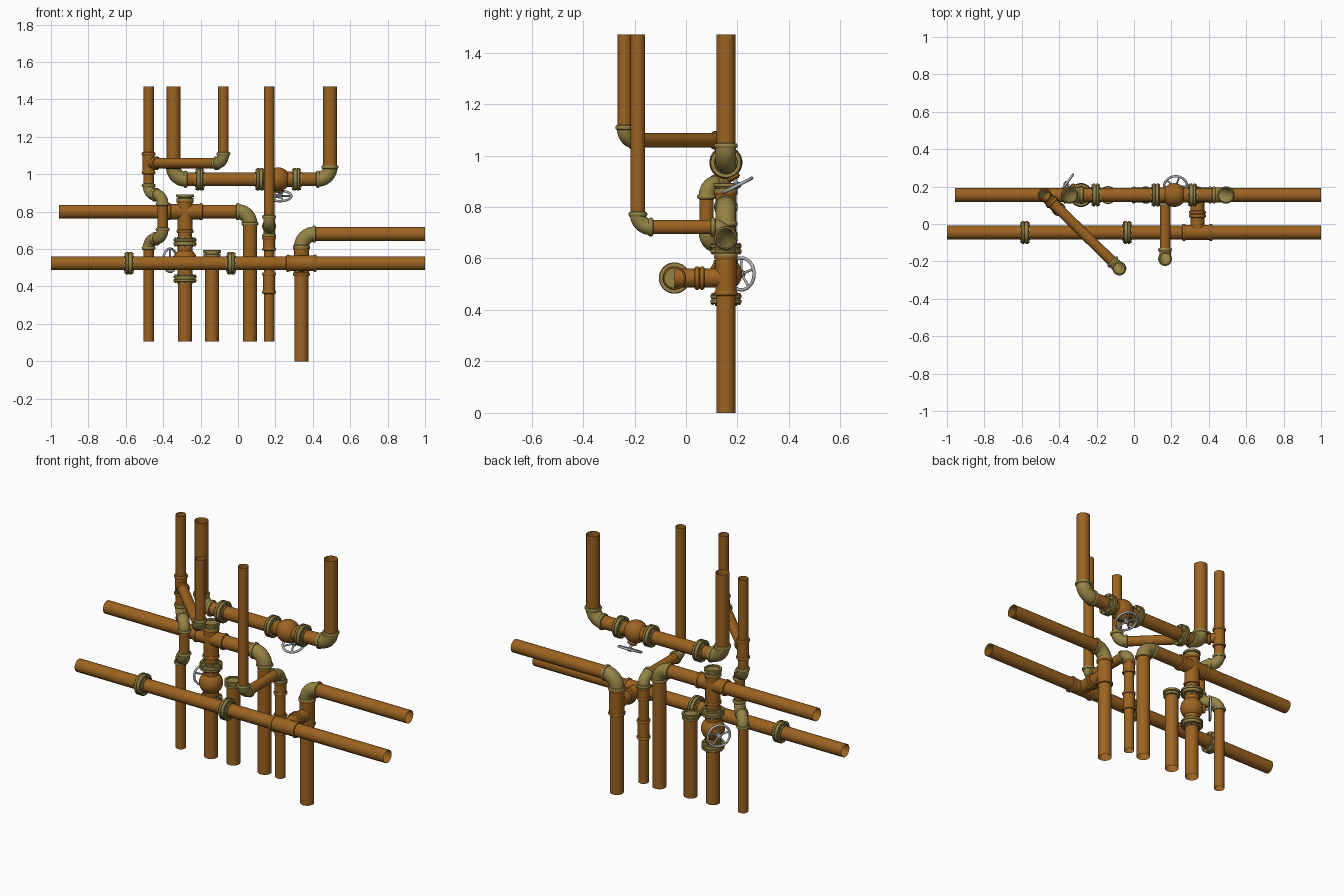
import bpy, bmesh, math
from mathutils import Vector as V, Quaternion

if "Cube" in bpy.data.objects:
    bpy.data.objects.remove(bpy.data.objects["Cube"])

def mat(name, col):
    m = bpy.data.materials.new(name)
    m.diffuse_color = (*col, 1)
    m.use_nodes = True
    m.node_tree.nodes["Principled BSDF"].inputs["Base Color"].default_value = m.diffuse_color
    return m

BROWN = mat("pipe_brown", (0.33, 0.125, 0.015))
OLIVE = mat("fitting_brass", (0.30, 0.23, 0.06))
GREY = mat("wheel_grey", (0.45, 0.45, 0.47))
R, S = 0.037, 0.028          # large and small pipe radius
Y = 0.155                    # depth of the back row
X3, Y3, Z3 = V((1, 0, 0)), V((0, 1, 0)), V((0, 0, 1))

def build(name, parts, material, n=28):
    """Skin each part, a list of (centre, direction, radius) rings."""
    bm = bmesh.new()
    for rings in parts:
        d0 = rings[0][1].normalized()
        u = d0.orthogonal().normalized()
        prev = None
        for c, d, r in rings:
            d = d.normalized()
            u = d0.rotation_difference(d) @ u
            d0, w = d, d.cross(u)
            cur = [bm.verts.new(c + (u * math.cos(t) + w * math.sin(t)) * r)
                   for t in (2 * math.pi * i / n for i in range(n))]
            if prev:
                for i in range(n):
                    j = (i + 1) % n
                    bm.faces.new((prev[i], prev[j], cur[j], cur[i]))
            prev = cur
    bmesh.ops.remove_doubles(bm, verts=bm.verts, dist=1e-5)
    me = bpy.data.meshes.new(name)
    bm.to_mesh(me)
    bm.free()
    ob = bpy.data.objects.new(name, me)
    bpy.context.collection.objects.link(ob)
    me.materials.append(material)
    bpy.ops.object.select_all(action='DESELECT')
    ob.select_set(True)
    bpy.context.view_layer.objects.active = ob
    bpy.ops.object.shade_smooth_by_angle(angle=math.radians(38))
    return ob

def lathe(p, d, prof):
    d = d.normalized()
    return [(p + d * h, d, r) for r, h in prof]

def bead(p, d, r):
    return lathe(p, d, [(r, -.010), (r + .006, -.008), (r + .009, -.003),
                        (r + .009, .003), (r + .006, .008), (r, .010)])

def route(name, pts, r, bend):
    """Open pipe through the points, with an elbow fitting at each corner."""
    pts = [V(p) for p in pts]
    pipes, elbows, start = [], [], pts[0]
    for a, b, c in zip(pts, pts[1:], pts[2:]):
        d1, d2 = (b - a).normalized(), (c - b).normalized()
        p, q = b - d1 * bend, b + d2 * bend
        if (p - start).length > .004:
            pipes.append([(start, d1, r), (p, d1, r)])
        mid = p + d2 * bend
        arc = []
        for i in range(13):
            t = math.pi / 2 * i / 12
            arc.append((mid - d2 * bend * math.cos(t) + d1 * bend * math.sin(t),
                        d1 * math.cos(t) + d2 * math.sin(t), r + .003))
        elbows += [arc, bead(p, d1, r), bead(q, d2, r)]
        start = q
    d = (pts[-1] - start).normalized()
    pipes.append([(start, d, r), (pts[-1], d, r)])
    build(name + "_pipe", pipes, BROWN)
    if elbows:
        build(name + "_elbows", elbows, OLIVE)

def sleeve(name, p, d, h, r):
    """Slightly thicker fitting body with a bead at each end."""
    p = V(p)
    build(name, [lathe(p, d, [(r, -h), (r + .004, -h), (r + .004, h), (r, h)]),
                 bead(p - d * h, d, r), bead(p + d * h, d, r)], BROWN)

def flange(name, p, d):
    """Bolted pair of discs."""
    p = V(p)
    side = d.orthogonal().normalized()
    parts = [lathe(p, d, [(0, -.026), (.043, -.026), (.043, -.018), (.058, -.018),
                          (.061, -.015), (.061, -.004), (.057, -.003), (.057, .003),
                          (.061, .004), (.061, .015), (.058, .018), (.043, .018),
                          (.043, .026), (0, .026)])]
    for i in range(8):
        c = p + (Quaternion(d, i * math.pi / 4) @ side) * .051
        parts.append(lathe(c, d, [(0, -.023), (.005, -.023), (.005, .023), (0, .023)]))
    build(name, parts, OLIVE)

def end_cap(name, p):
    """Recessed cap closing an upright pipe."""
    build(name, [lathe(V(p), Z3, [(R, -.036), (.046, -.034), (.046, -.022), (.041, -.020),
                                  (.041, -.016), (.048, -.014), (.048, -.002), (.046, 0),
                                  (.036, 0), (.036, -.008), (0, -.008)])], OLIVE)

def valve(name, p, d, out):
    """Round body between two flanges, with a spoked handwheel."""
    p, out = V(p), out.normalized()
    ball = [(.064 * math.sin(t), -.064 * math.cos(t))
            for t in (math.pi * i / 16 for i in range(17))]
    build(name + "_body", [lathe(p, d, ball), lathe(p, d, [(.041, -.09), (.041, .09)]),
                           lathe(p, out, [(.026, .04), (.026, .070), (.018, .075), (0, .075)])],
          BROWN)
    for k, s in (("a", -1), ("b", 1)):
        flange(f"{name}_flange_{k}", p + d * s * .098, d)
    c, u = p + out * .1, d.normalized()
    w = out.cross(u)
    rim = []
    for i in range(33):
        t = 2 * math.pi * i / 32
        rim.append((c + (u * math.cos(t) + w * math.sin(t)) * .062,
                    w * math.cos(t) - u * math.sin(t), .0065))
    parts = [rim, lathe(p, out, [(.008, .07), (.008, .09), (.015, .092), (.015, .108),
                                 (.008, .112), (0, .112)])]
    for i in range(5):
        t = 2 * math.pi * i / 5
        sp = u * math.cos(t) + w * math.sin(t)
        parts.append(lathe(c, sp, [(.005, .008), (.005, .060)]))
    build(name + "_handwheel", parts, GREY, 12)

# pipe runs
route("front_main", [(-1, -.045, .524), (1, -.045, .524)], R, .065)
route("back_main", [(-.957, Y, .80), (.064, Y, .80), (.064, Y, .107)], R, .065)
route("upper_u", [(-.345, Y, 1.47), (-.345, Y, .973), (.492, Y, .973), (.492, Y, 1.47)], R, .065)
route("right_outlet", [(.339, Y, 0), (.339, Y, .68), (1, Y, .68)], R, .068)
route("front_link", [(.339, -.045, .524), (.339, Y, .524)], R, .065)
route("valve_riser", [(-.283, Y, .107), (-.283, Y, .87)], R, .065)
route("short_riser", [(-.139, Y, .107), (-.139, Y, .57)], R, .065)
route("bypass", [(-.478, Y, 1.47), (-.478, Y, .89), (-.403, Y - .075, .89),
                 (-.403, Y - .075, .655), (-.478, Y, .655), (-.478, Y, .107)], S, .05)
route("diagonal_branch", [(-.478, Y, 1.059), (-.078, -.238, 1.059), (-.078, -.238, 1.47)], S, .05)
route("forward_drop", [(.166, -.187, 1.47), (.166, -.187, .722), (.166, Y, .722),
                       (.166, Y, .107)], S, .05)

# tees, crosses and couplings
sleeve("front_tee", (.339, -.045, .524), X3, .072, R)
sleeve("link_tee", (.339, Y, .535), Z3, .07, R)
build("link_beads", [bead(V((.339, y, .524)), Y3, R) for y in (.043, .062)], BROWN)
sleeve("cross_horizontal", (-.283, Y, .80), X3, .085, R)
sleeve("cross_vertical", (-.283, Y, .775), Z3, .08, R)
sleeve("bypass_tee", (-.478, Y, 1.059), Z3, .05, S)
diag = V((.4, -.393, 0)).normalized()
build("diagonal_bead", [bead(V((-.478, Y, 1.059)) + diag * .055, diag, S)], BROWN)
sleeve("drop_coupling", (.166, Y, .418), Z3, .048, S)
sleeve("drop_upper_joint", (.166, Y, .63), Z3, .03, S)

# flanges and caps
flange("front_flange_left", (-.583, -.045, .524), X3)
flange("front_flange_mid", (-.037, -.045, .524), X3)
flange("upper_flange", (-.205, Y, .973), X3)
end_cap("valve_riser_cap", (-.283, Y, .893))
end_cap("short_riser_cap", (-.139, Y, .594))

# valves
valve("upper_valve", (.215, Y, .973), X3, V((.08, .45, -.89)))
valve("riser_valve", (-.283, Y, .54), Z3, V((-.8, .6, 0)))
